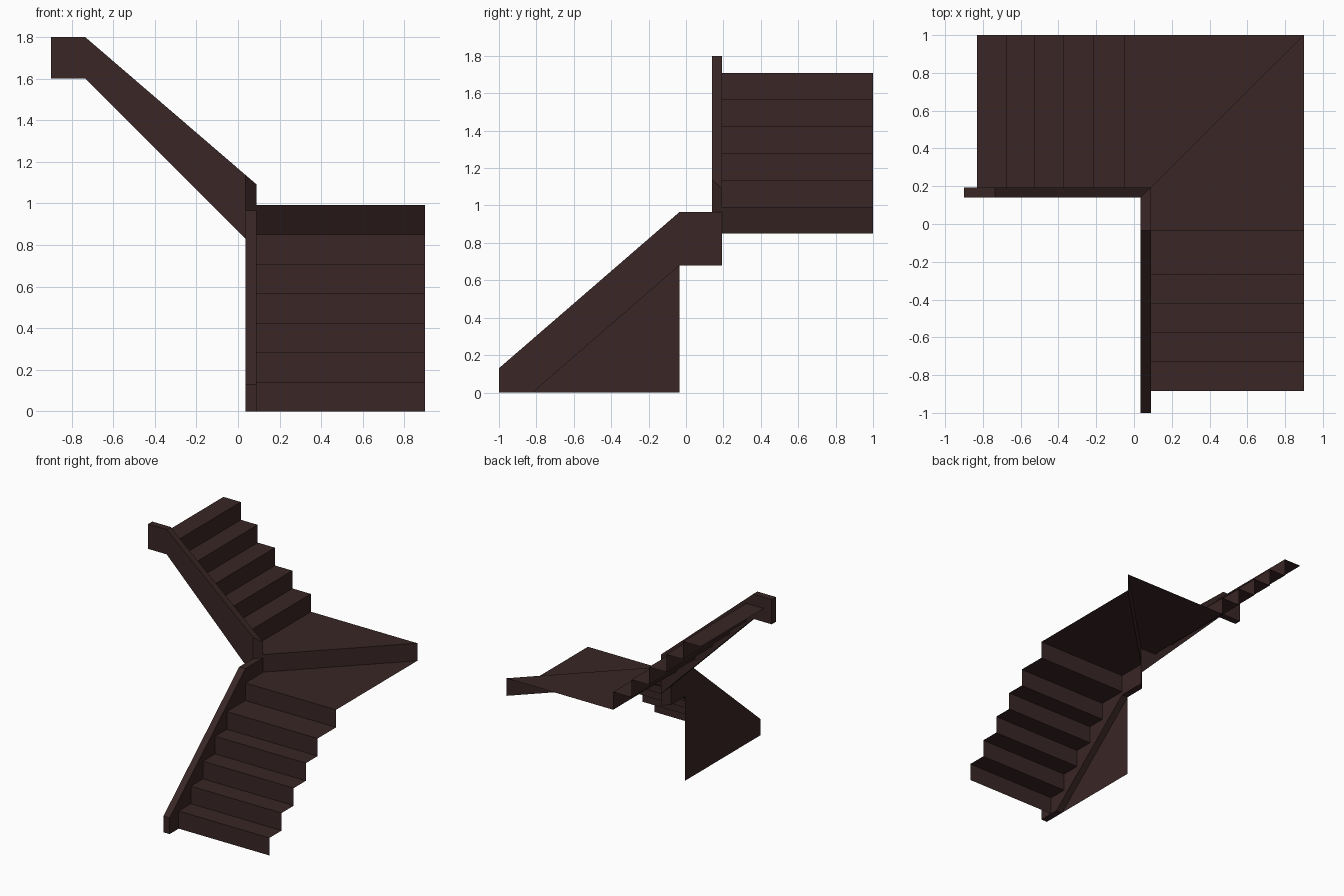
import bpy, bmesh

if "Cube" in bpy.data.objects:
    bpy.data.objects.remove(bpy.data.objects["Cube"])

wood = bpy.data.materials.new("dark_brown_wood")
wood.diffuse_color = (0.042, 0.019, 0.019, 1)
wood.use_nodes = True
wood.node_tree.nodes["Principled BSDF"].inputs["Base Color"].default_value = wood.diffuse_color


def make(name, verts, faces, solid=False):
    me = bpy.data.meshes.new(name)
    me.from_pydata(verts, [], faces)
    if solid:
        bm = bmesh.new()
        bm.from_mesh(me)
        bmesh.ops.recalc_face_normals(bm, faces=bm.faces)
        bm.to_mesh(me)
        bm.free()
    me.materials.append(wood)
    ob = bpy.data.objects.new(name, me)
    bpy.context.collection.objects.link(ob)
    return ob


def strip(name, a, b):
    """Open sheet between two matching edge paths."""
    n = len(a)
    return make(name, a + b, [(i, n + i, n + i + 1, i + 1) for i in range(n - 1)])


def board(name, a, b):
    """Closed board between two matching outlines."""
    n = len(a)
    faces = [tuple(range(n)), tuple(range(2 * n - 1, n - 1, -1))]
    faces += [(i, (i + 1) % n, n + (i + 1) % n, n + i) for i in range(n)]
    return make(name, a + b, faces, True)


def zigzag(edges, z0, rise):
    """Stair profile: a riser at each edge, a tread to the next one."""
    pts, z = [], z0
    for i, e in enumerate(edges):
        pts.append((e, z))
        if i < len(edges) - 1:
            z += rise
            pts.append((e, z))
    return pts


RISE = 0.1417
L1, L2 = 6 * RISE, 7 * RISE          # winder tread heights
XI, XO, YI, YO = 0.09, 0.035, 0.193, 0.14   # inner and outer stringer planes

# lower flight: five steps, then the riser up to the first winder
low = zigzag([-0.885, -0.73, -0.575, -0.42, -0.27, -0.035], 0, RISE)
low.append((-0.035, L1))
strip("lower_steps", [(XI, y, z) for y, z in low], [(0.9, y, z) for y, z in low])

# upper flight: five steps
up = zigzag([-0.05, -0.215, -0.37, -0.525, -0.675, -0.83], L2, 0.1435)
strip("upper_steps", [(x, YI, z) for x, z in up], [(x, 1, z) for x, z in up])

# two winder treads with a diagonal riser between them
make("lower_winder", [(XI, -0.035, L1), (0.9, -0.035, L1), (0.9, 1, L1), (XI, YI, L1)],
     [(0, 1, 2, 3)])
make("winder_riser", [(XI, YI, L1), (0.9, 1, L1), (0.9, 1, L2), (XI, YI, L2)],
     [(0, 1, 2, 3)])
make("upper_winder", [(XI, YI, L2), (0.9, 1, L2), (-0.05, 1, L2), (-0.05, YI, L2)],
     [(0, 1, 2, 3)])


# stringers, mitred where they meet
def low_outline(x, end):
    return [(x, y, z) for y, z in [(-1, 0), (-1, 0.13), (-0.035, 0.965), (end, 0.965),
                                   (end, 0.68), (-0.035, 0.68), (-0.82, 0)]]


def up_outline(y, end):
    top = 1.8 - 0.86 * (end + 0.735)
    bottom = 1.6 - (end + 0.735)
    return [(x, y, z) for x, z in [(-0.9, 1.6), (-0.9, 1.8), (-0.735, 1.8),
                                   (end, top), (end, bottom), (-0.735, 1.6)]]


board("lower_stringer", low_outline(XO, YO), low_outline(XI, YI))
board("upper_stringer", up_outline(YO, XO), up_outline(YI, XI))

# triangular panel under the lower stringer
make("side_panel", [(XO, -0.82, 0), (XO, -0.035, 0.68), (XO, -0.035, 0)], [(0, 1, 2)])
